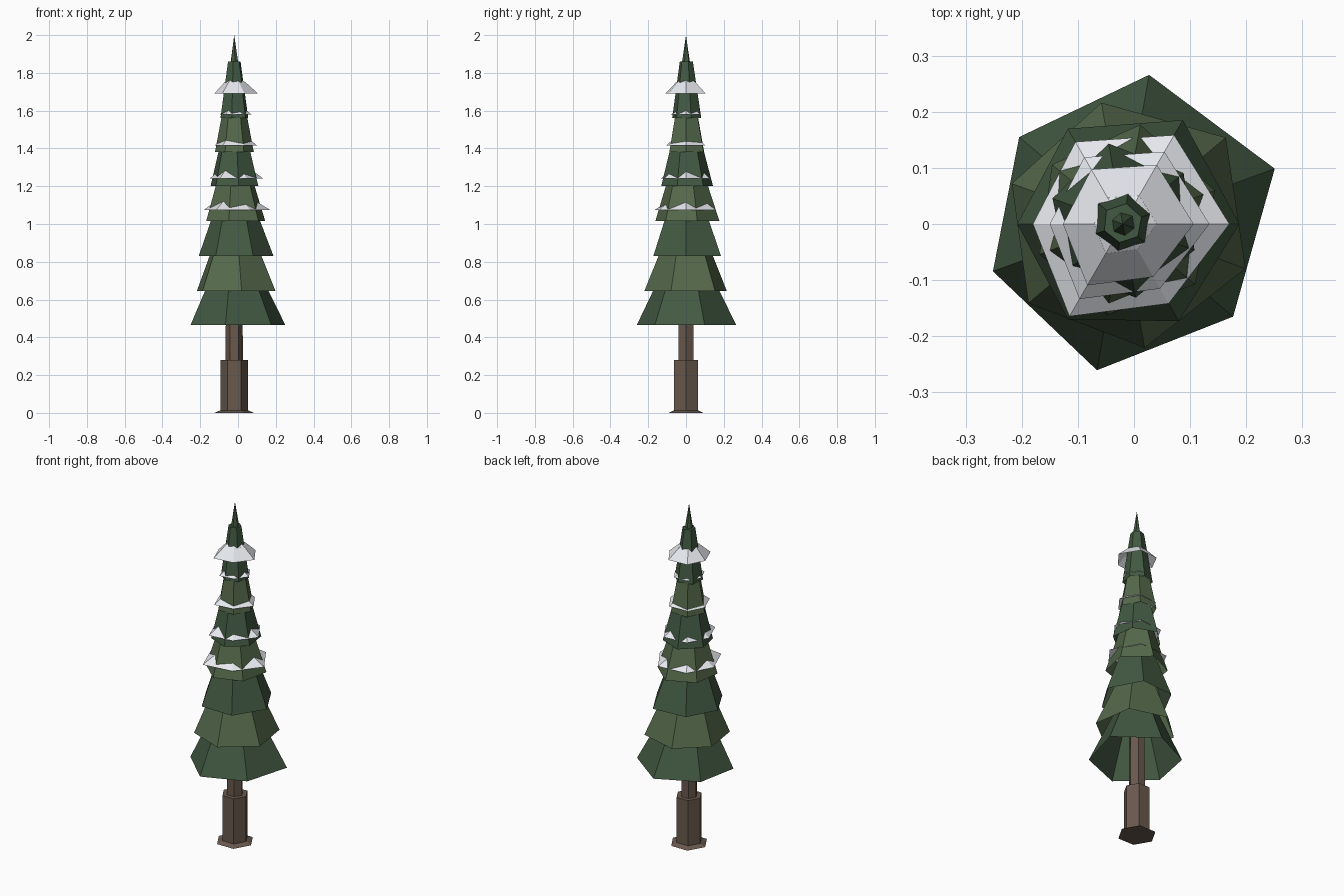
import bpy, bmesh
from math import sin, cos, radians

if "Cube" in bpy.data.objects:
    bpy.data.objects.remove(bpy.data.objects["Cube"])

AXIS_X = -0.02
TIER_JITTER = [1.07, 0.98, 0.94, 0.98, 1.0, 1.04]
BASE_JITTER = [1.10, 1.03, 0.92, 0.94, 1.01, 0.98]
SNOW_JITTER = [1.08, 1.04, 0.96, 0.91, 1.08, 0.93]
EVEN = [1.0] * 6


def material(name, rgb):
    m = bpy.data.materials.new(name)
    m.diffuse_color = (*rgb, 1)
    m.use_nodes = True
    m.node_tree.nodes["Principled BSDF"].inputs["Base Color"].default_value = m.diffuse_color
    return m


DARK = material("dark_needles", (0.055, 0.10, 0.055))
LIGHT = material("light_needles", (0.09, 0.14, 0.07))
BARK = material("bark", (0.14, 0.10, 0.075))
SNOW = material("snow", (0.80, 0.82, 0.86))


def hex_loft(name, rings, mat, turn=0, jitter=EVEN, cap_low=False, cap_top=False):
    """Six-sided skin through (radius, z) rings; radius 0 makes a point."""
    bm = bmesh.new()
    loops = []
    for r, z in rings:
        if r == 0:
            loops.append([bm.verts.new((AXIS_X, 0, z))] * 6)
        else:
            loops.append([bm.verts.new((AXIS_X + r * j * cos(radians(turn + 60 * k)),
                                        r * j * sin(radians(turn + 60 * k)), z))
                          for k, j in enumerate(jitter)])
    for a, b in zip(loops, loops[1:]):
        for k in range(6):
            n = (k + 1) % 6
            quad = [a[k], a[n], b[n], b[k]]
            bm.faces.new(list(dict.fromkeys(quad)))
    if cap_low:
        bm.faces.new(loops[0][::-1])
    if cap_top:
        bm.faces.new(loops[-1])
    me = bpy.data.meshes.new(name)
    bm.to_mesh(me)
    bm.free()
    me.materials.append(mat)
    ob = bpy.data.objects.new(name, me)
    bpy.context.collection.objects.link(ob)
    return ob


# Trunk: root flare, thick foot, thin stem
hex_loft("root_flare", [(0.105, 0), (0.07, 0.015)], BARK, 0, EVEN, True, True)
hex_loft("lower_trunk", [(0.073, 0.005), (0.073, 0.28)], BARK, 0, EVEN, True, True)
hex_loft("upper_trunk", [(0.046, 0.27), (0.044, 0.6), (0.02, 1.7)], BARK, 0, EVEN, False, True)

# Branch tiers: open skirts, each turned 20 degrees further
TIERS = [(0.262, 0.465), (0.224, 0.645), (0.20, 0.83), (0.168, 1.015),
         (0.136, 1.20), (0.104, 1.38), (0.079, 1.56)]
for i, (r, z) in enumerate(TIERS):
    hex_loft(f"branch_tier_{i + 1}", [(r, z), (r * 0.45, z + 0.3)],
             LIGHT if i % 2 else DARK, 20 * (i + 1),
             TIER_JITTER if i else BASE_JITTER, cap_top=True)
hex_loft("tree_tip", [(0.038, 1.745), (0, 2.0)], DARK, 40, TIER_JITTER)

# Snow rings poking out through the tiers
SNOWS = [(0.176, 1.075, 0.06), (0.143, 1.24, 0.06), (0.113, 1.415, 0.05),
         (0.085, 1.58, 0.035), (0.117, 1.69, 0.06), (0.056, 1.75, 0.02)]
for i, (r, z, h) in enumerate(SNOWS):
    hex_loft(f"snow_ring_{i + 1}", [(r, z), (r * 0.48, z + h)], SNOW, 0, SNOW_JITTER, cap_top=True)
